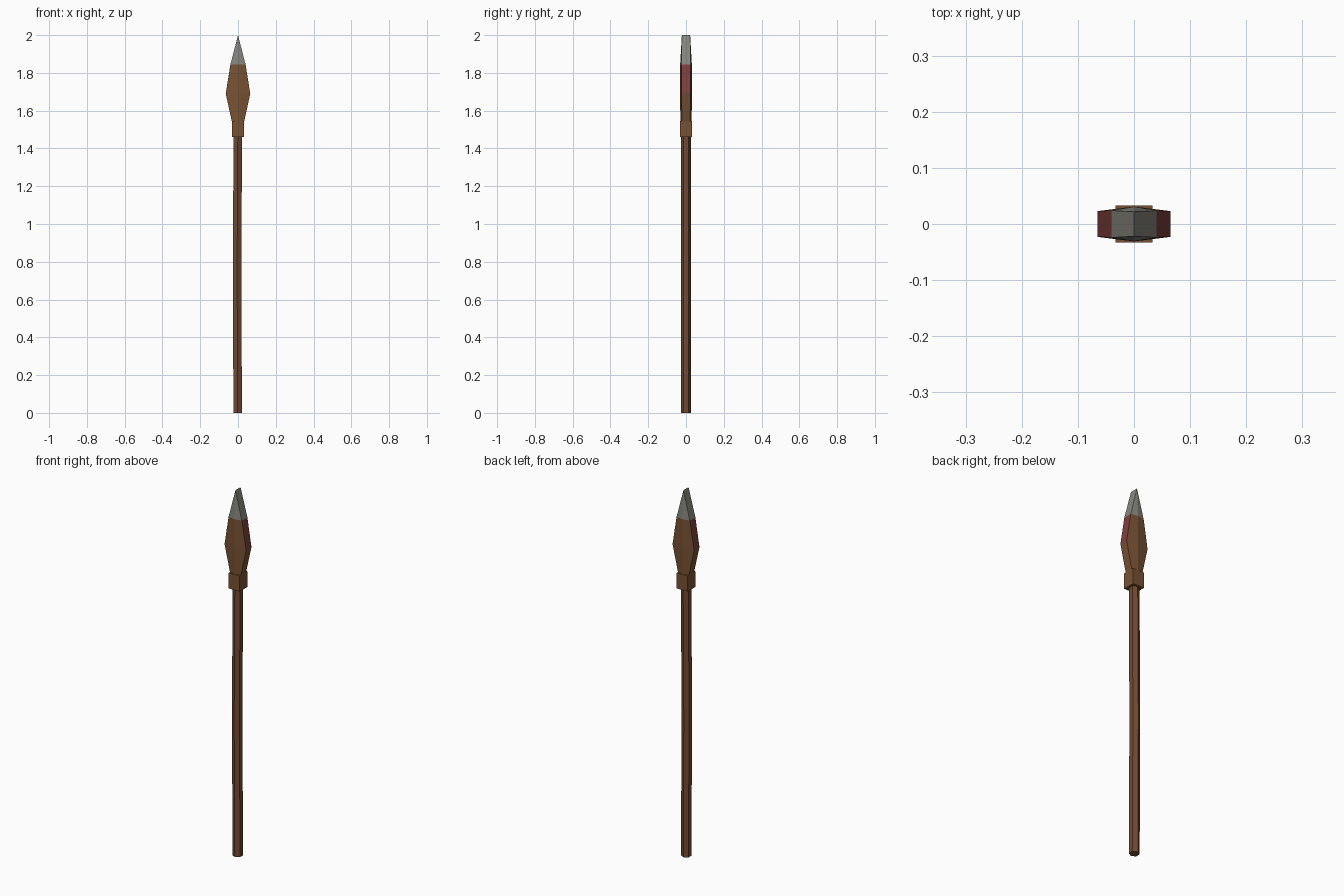
import bpy, bmesh, math

if "Cube" in bpy.data.objects:
    bpy.data.objects.remove(bpy.data.objects["Cube"])


def material(name, rgb):
    m = bpy.data.materials.new(name)
    m.diffuse_color = (*rgb, 1)
    m.use_nodes = True
    m.node_tree.nodes["Principled BSDF"].inputs["Base Color"].default_value = m.diffuse_color
    return m


shaft_brown = material("shaft brown", (0.17, 0.070, 0.032))
wood_brown = material("light brown", (0.19, 0.085, 0.034))
grey = material("stone grey", (0.24, 0.235, 0.205))
red = material("dark red", (0.21, 0.050, 0.045))


def loft(name, rings, mats, pick=None):
    """Join equal-sized rings of points with quads and cap both ends."""
    bm = bmesh.new()
    rows = [[bm.verts.new(p) for p in ring] for ring in rings]
    n = len(rows[0])
    for a, b in zip(rows, rows[1:]):
        for i in range(n):
            j = (i + 1) % n
            bm.faces.new((a[i], a[j], b[j], b[i]))
    bm.faces.new(rows[0][::-1])
    bm.faces.new(rows[-1])
    bmesh.ops.remove_doubles(bm, verts=bm.verts, dist=1e-5)
    bmesh.ops.recalc_face_normals(bm, faces=bm.faces)
    if pick:
        for f in bm.faces:
            f.material_index = pick(f)
    me = bpy.data.meshes.new(name)
    bm.to_mesh(me)
    bm.free()
    for m in mats:
        me.materials.append(m)
    ob = bpy.data.objects.new(name, me)
    bpy.context.collection.objects.link(ob)
    return ob


# Shaft: six-sided pole, very slightly crooked
path = [(0, -0.002), (0.37, -0.003), (0.75, -0.005), (1.1, -0.003), (1.5, -0.001)]
loft("shaft", [[(x + 0.026 * math.cos(math.pi / 2 + k * math.pi / 3),
                 0.026 * math.sin(math.pi / 2 + k * math.pi / 3), z)
                for k in range(6)] for z, x in path], [shaft_brown])

# Collar: square binding block
h = 0.033
loft("collar", [[(-h, -h, z), (h, -h, z), (h, h, z), (-h, h, z)]
                for z in (1.46, 1.545)], [wood_brown])


# Spear head: flat hexagonal section, chisel ridge at the tip
def section(z, w, mid, edge):
    return [(0, -mid, z), (w, -edge, z), (w, edge, z),
            (0, mid, z), (-w, edge, z), (-w, -edge, z)]


def head_colour(f):
    c = f.calc_center_median()
    if c.z > 1.845:
        return 1                                   # grey point
    if c.z > 1.69 and abs(f.normal.x) > 0.8:
        return 2                                   # red edges
    return 0


loft("spear_head", [section(1.53, 0.030, 0.030, 0.022),
                    section(1.69, 0.065, 0.031, 0.023),
                    section(1.845, 0.040, 0.031, 0.024),
                    section(2.0, 0.0, 0.022, 0.022)],
     [wood_brown, grey, red], head_colour)
